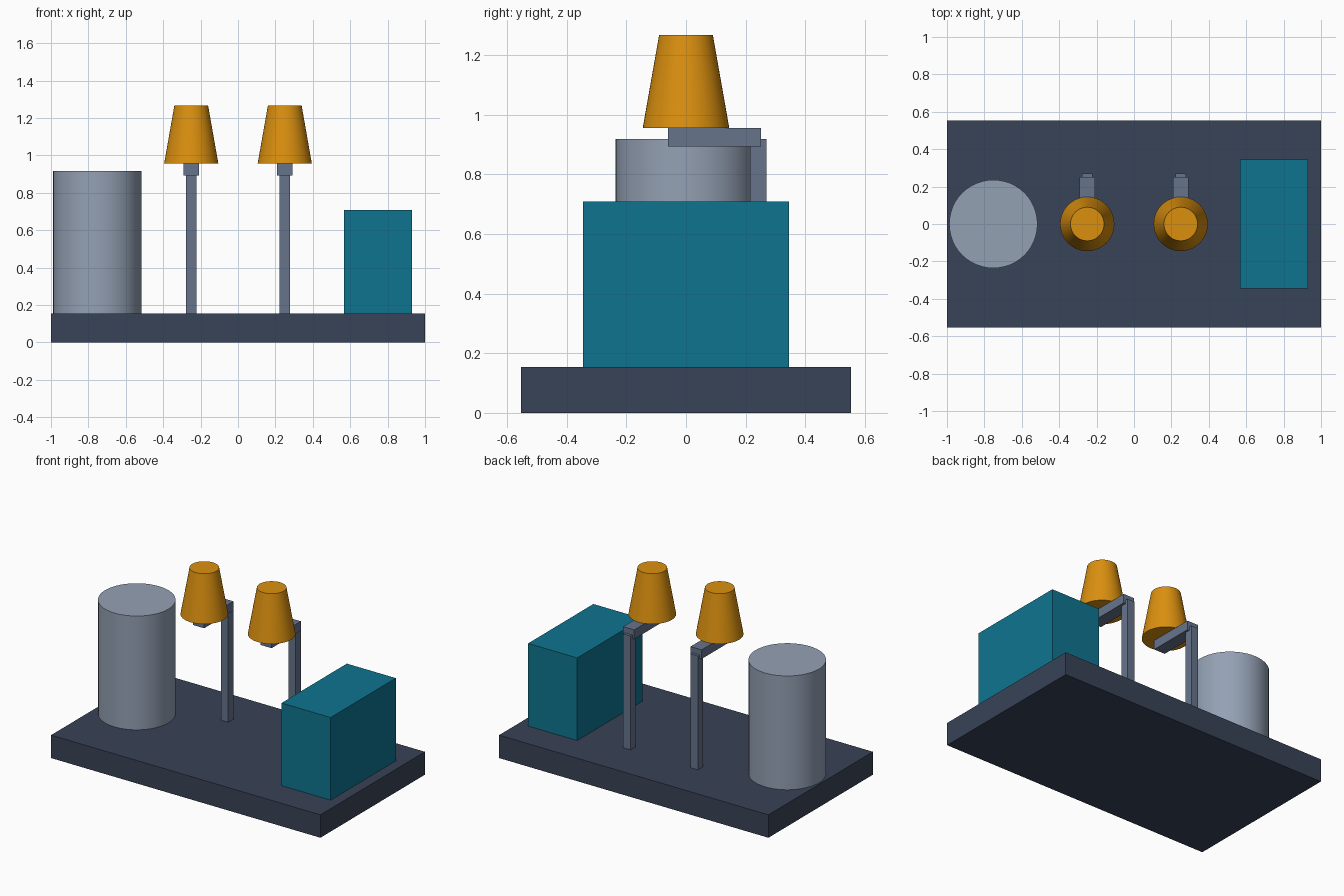
import bpy
import math

cube = bpy.data.objects.get("Cube")
if cube:
    bpy.data.objects.remove(cube, do_unlink=True)


def material(name, rgb):
    """Flat material from 0-255 sRGB values, stored as linear."""
    lin = [((c / 255 + 0.055) / 1.055) ** 2.4 if c > 10 else c / 255 / 12.92 for c in rgb]
    m = bpy.data.materials.new(name)
    m.use_nodes = True
    m.diffuse_color = (*lin, 1)
    m.node_tree.nodes["Principled BSDF"].inputs["Base Color"].default_value = (*lin, 1)
    return m


navy = material("dark slate", (56, 67, 87))
steel = material("light grey", (148, 161, 180))
slate = material("mid grey", (103, 116, 139))
teal = material("teal", (14, 116, 144))
amber = material("amber", (219, 144, 15))


def finish(name, mat):
    ob = bpy.context.object
    ob.name = ob.data.name = name
    ob.data.materials.append(mat)
    return ob


def box(name, mat, x, y, z):
    """Box spanning the given (min, max) ranges."""
    bpy.ops.mesh.primitive_cube_add(size=1, location=[(a + b) / 2 for a, b in (x, y, z)])
    ob = finish(name, mat)
    ob.scale = [b - a for a, b in (x, y, z)]
    bpy.ops.object.transform_apply(location=False, rotation=False, scale=True)


def frustum(name, mat, x, r_bottom, r_top, z0, z1):
    bpy.ops.mesh.primitive_cone_add(vertices=48, radius1=r_bottom, radius2=r_top,
                                    depth=z1 - z0, location=(x, 0, (z0 + z1) / 2))
    finish(name, mat)
    bpy.ops.object.shade_smooth_by_angle(angle=math.radians(30))


# Base slab with a tank on one end and a cabinet on the other
DECK = 0.154
box("base_slab", navy, (-1, 1), (-0.554, 0.554), (0, DECK))
frustum("tank", steel, -0.752, 0.236, 0.236, DECK, 0.918)
box("cabinet", teal, (0.566, 0.93), (-0.346, 0.346), (DECK, 0.709))

# Two lamps: rear post, forward arm and tapered shade
for side, x in (("right", -0.25), ("left", 0.25)):
    box(f"{side}_post", slate, (x - 0.027, x + 0.027), (0.215, 0.27), (DECK, 0.918))
    box(f"{side}_arm", slate, (x - 0.041, x + 0.041), (-0.06, 0.251), (0.894, 0.956))
    frustum(f"{side}_shade", amber, x, 0.145, 0.09, 0.956, 1.268)
